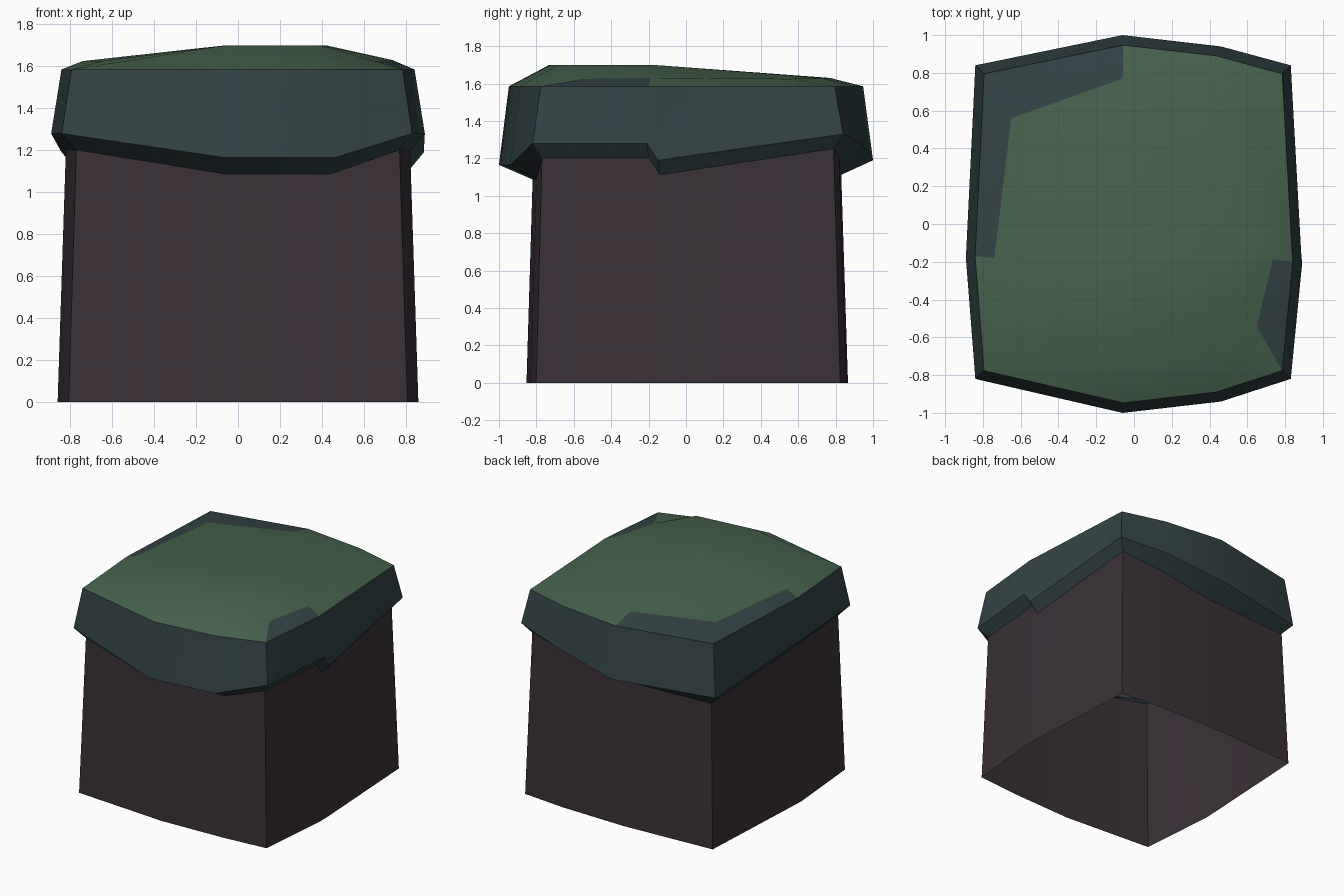
import bpy, math

if "Cube" in bpy.data.objects:
    bpy.data.objects.remove(bpy.data.objects["Cube"])

# Outer lip of the cap, anticlockwise from the front left corner (step on the right side)
LIP = [(-.84, -.82, 1.28), (-.06, -1, 1.165), (.46, -.94, 1.165), (.83, -.82, 1.28),
       (.89, -.21, 1.28), (.885, -.15, 1.19), (.83, .84, 1.33), (.46, .94, 1.28),
       (-.06, 1, 1.19), (-.84, .84, 1.19), (-.89, -.18, 1.28)]
# Top outline of the rock wall
WALL = [(-.77, -.77), (-.06, -.82), (.44, -.80), (.77, -.77), (.82, -.20), (.82, -.14),
        (.77, .79), (.44, .82), (-.06, .83), (-.77, .79), (-.82, -.18)]
# Inner outline of the grassy crown
CROWN = [(-.65, -.54, 1.625), (-.06, -.73, 1.70), (.39, -.68, 1.70), (.65, -.54, 1.625),
         (.735, -.19, 1.63), (.73, -.16, 1.63), (.65, .56, 1.625), (.40, .73, 1.63),
         (-.06, .77, 1.63), (-.65, .56, 1.625), (-.74, -.18, 1.625)]
N = len(LIP)


def material(name, color):
    m = bpy.data.materials.new(name)
    m.diffuse_color = (*color, 1)
    m.use_nodes = True
    m.node_tree.nodes["Principled BSDF"].inputs["Base Color"].default_value = m.diffuse_color
    return m


rock = material("dark_plum_rock", (.043, .031, .039))
moss = material("dark_teal_edge", (.032, .056, .060))
grass = material("green_grass", (.060, .125, .073))


def band(lower, upper):
    """Quads joining ring number lower to ring number upper."""
    return [(lower * N + i, lower * N + (i + 1) % N,
             upper * N + (i + 1) % N, upper * N + i) for i in range(N)]


def build(name, verts, faces, mats, slots):
    me = bpy.data.meshes.new(name)
    me.from_pydata(verts, [], faces)
    for m in mats:
        me.materials.append(m)
    for p, s in zip(me.polygons, slots):
        p.material_index = s
    ob = bpy.data.objects.new(name, me)
    bpy.context.collection.objects.link(ob)
    bpy.ops.object.select_all(action='DESELECT')
    ob.select_set(True)
    bpy.context.view_layer.objects.active = ob
    bpy.ops.object.shade_smooth_by_angle(angle=math.radians(30))
    return ob


wall_top = [(x, y, l[2] - .078) for (x, y), l in zip(WALL, LIP)]

# Rock wall: tapered shell, open underneath
foot = [(x * 1.048, y * 1.04 + (.003 if y > 0 else 0), 0) for x, y in WALL]
walls = band(0, 1)
build("rock_wall", foot + wall_top, walls, [rock], [0] * N)

# Cap: underside, skirt, sloping shoulder and crown
rim = [(x * .945, y * .947, 1.585) for x, y, z in LIP]
c, d = 4 * N, 4 * N + 1
k = [3 * N + i for i in range(N)]
crown = [(k[0], k[1], c, k[10]), (k[1], k[2], d, c), (k[2], k[3], k[4], d),
         (k[4], k[5], d), (k[5], k[6], k[7], d), (d, k[7], k[8], c),
         (k[8], k[9], k[10], c)]
shoulder_slots = [0 if i in (3, 8, 9) else 1 for i in range(N)]  # bare patches
build("grass_cap",
      wall_top + LIP + rim + CROWN + [(-.06, -.18, 1.70), (.42, -.18, 1.70)],
      band(0, 1) + band(1, 2) + band(2, 3) + crown,
      [moss, grass], [0] * (2 * N) + shoulder_slots + [1] * len(crown))
